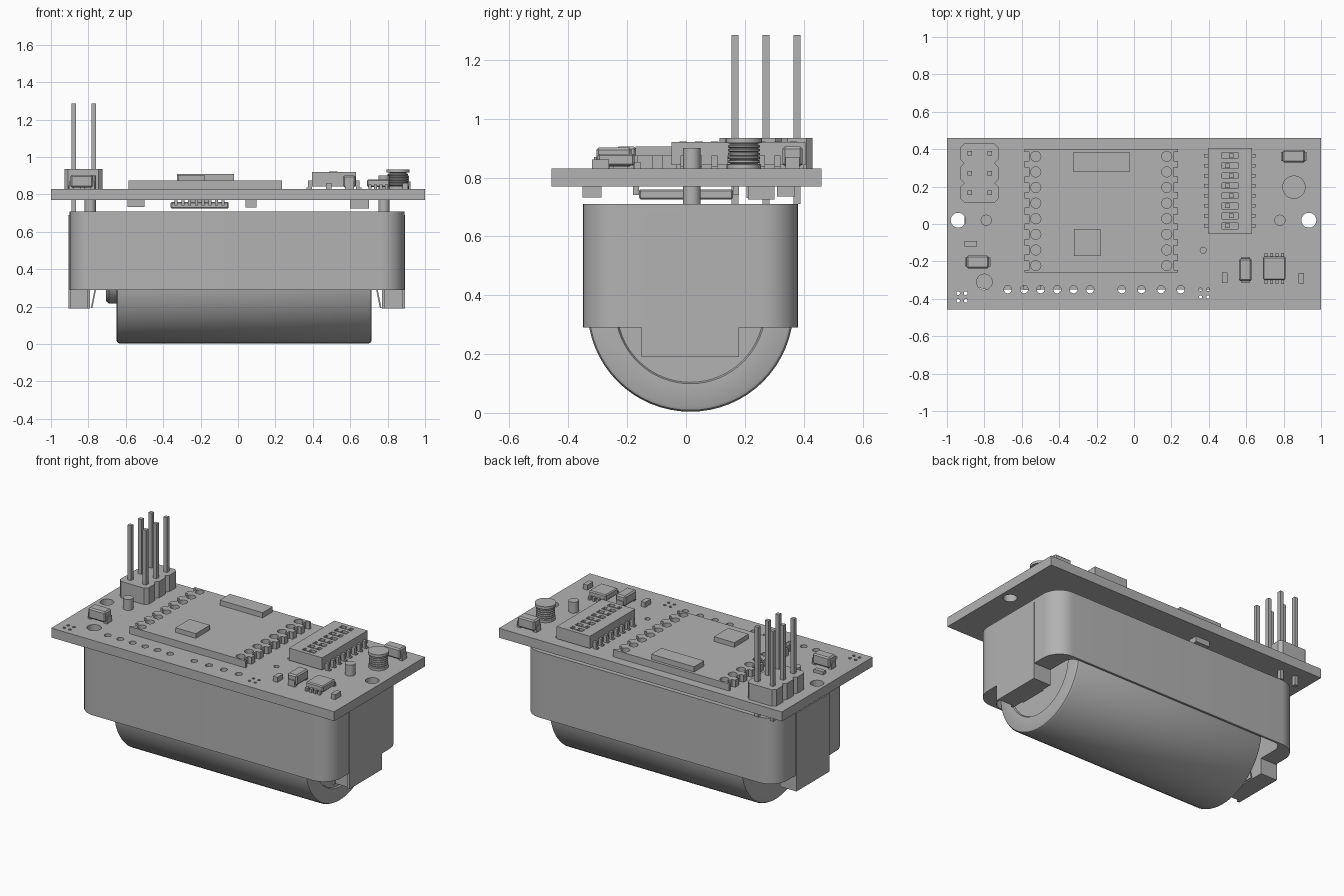
import bpy, bmesh, math
from mathutils import Matrix, Vector

cube = bpy.data.objects.get("Cube")
if cube:
    bpy.data.objects.remove(cube, do_unlink=True)

grey = bpy.data.materials.new("plain grey")
grey.use_nodes = True
shade = (0.45, 0.45, 0.45, 1)
grey.diffuse_color = shade
grey.node_tree.nodes["Principled BSDF"].inputs["Base Color"].default_value = shade

BOTTOM, TOP = 0.77, 0.83          # main board faces
MID = 0.015                       # centre line of the holder in y


def finish(name, bm, smooth=False):
    bmesh.ops.recalc_face_normals(bm, faces=bm.faces[:])
    mesh = bpy.data.meshes.new(name.replace(" ", "_"))
    bm.to_mesh(mesh)
    bm.free()
    obj = bpy.data.objects.new(mesh.name, mesh)
    bpy.context.collection.objects.link(obj)
    mesh.materials.append(grey)
    if smooth:
        smooth_edges(obj)
    return obj


def smooth_edges(obj):
    bpy.ops.object.select_all(action="DESELECT")
    obj.select_set(True)
    bpy.context.view_layer.objects.active = obj
    bpy.ops.object.shade_smooth_by_angle(angle=math.radians(35))


def add_box(bm, x, y, z):
    """Box from three (low, high) ranges."""
    size = Vector((x[1] - x[0], y[1] - y[0], z[1] - z[0]))
    mid = Vector((sum(x), sum(y), sum(z))) / 2
    mat = Matrix.Translation(mid) @ Matrix.Diagonal(size).to_4x4()
    return bmesh.ops.create_cube(bm, size=1, matrix=mat)["verts"]


def add_rod(bm, x, y, z, r, sides=24):
    mat = Matrix.Translation((x, y, sum(z) / 2))
    bmesh.ops.create_cone(bm, cap_ends=True, segments=sides, radius1=r, radius2=r,
                          depth=z[1] - z[0], matrix=mat)


def around(c, half):
    return (c - half, c + half)


def box(name, x, y, z, bevel=0):
    bm = bmesh.new()
    add_box(bm, x, y, z)
    if bevel:
        bmesh.ops.bevel(bm, geom=bm.edges[:], offset=bevel, segments=1, affect="EDGES")
    return finish(name, bm)


def lathe(name, profile, matrix):
    """Revolve (radius, height) points about z, then place."""
    bm = bmesh.new()
    verts = [bm.verts.new((r, 0, h)) for r, h in profile]
    edges = [bm.edges.new(pair) for pair in zip(verts, verts[1:])]
    bmesh.ops.spin(bm, geom=verts + edges, axis=(0, 0, 1), cent=(0, 0, 0),
                   angle=math.tau, steps=64)
    bmesh.ops.remove_doubles(bm, verts=bm.verts[:], dist=0.0001)
    bm.transform(matrix)
    return finish(name, bm, True)


def cut(obj, bm):
    cutter = finish("cutter", bm)
    cutter.hide_render = True
    mod = obj.modifiers.new("cut", "BOOLEAN")
    mod.object, mod.operation, mod.solver = cutter, "DIFFERENCE", "EXACT"
    graph = bpy.context.evaluated_depsgraph_get()
    mesh = bpy.data.meshes.new_from_object(obj.evaluated_get(graph))
    obj.modifiers.clear()
    obj.data = mesh
    bpy.data.objects.remove(cutter, do_unlink=True)


# Main board with mounting holes and vias
board = box("main board", (-1, 1), (-0.457, 0.46), (BOTTOM, TOP))
holes = bmesh.new()
span = (0.7, 0.9)
for x, y, r in ((-0.94, 0.02, 0.04), (0.935, 0.02, 0.04), (-0.8, -0.31, 0.042), (0.37, -0.14, 0.016)):
    add_rod(holes, x, y, span, r)
for start, count, step in ((-0.675, 6, 0.088), (-0.065, 4, 0.105)):
    for i in range(count):
        add_rod(holes, start + i * step, -0.35, span, 0.021, 16)
for x in (-0.94, -0.9):
    for y in (-0.41, -0.37):
        add_rod(holes, x, y, span, 0.01, 10)
        add_rod(holes, x + 1.295, y + 0.02, span, 0.009, 10)
cut(board, holes)

# Battery holder: rounded shell, open below
bm = bmesh.new()
body = add_box(bm, (-0.9, 0.89), around(MID, 0.365), (0.29, 0.71))
uprights = [e for e in bm.edges if abs(e.verts[0].co.z - e.verts[1].co.z) > 0.1]
bmesh.ops.bevel(bm, geom=uprights, offset=0.12, segments=10, affect="EDGES", profile=0.5)
holder = finish("battery holder", bm)
cavity = bmesh.new()
add_box(cavity, (-0.79, 0.77), around(MID, 0.352), (0.2, 0.69))
edges = [e for e in cavity.edges if abs(e.verts[0].co.z - e.verts[1].co.z) > 0.1]
bmesh.ops.bevel(cavity, geom=edges, offset=0.06, segments=6, affect="EDGES", profile=0.5)
cut(holder, cavity)
smooth_edges(holder)

# Terminal housings at both ends, with bent contact strips
for side, inner, outer in (("right", -0.79, -0.907), ("left", 0.77, 0.893)):
    x = sorted((inner, outer))
    housing = box(side + " terminal housing", x, (-0.152, 0.18), (0.19, 0.69))
    pocket = bmesh.new()
    add_box(pocket, (x[0] + 0.015, x[1] - 0.015), (-0.2, -0.135), (0.15, 0.6))
    cut(housing, pocket)
    sign = math.copysign(1, outer)
    bm = bmesh.new()
    add_box(bm, (-0.004, 0.004), around(MID, 0.09), (-0.14, 0.14))
    bm.transform(Matrix.Translation((inner - sign * 0.035, 0, 0.33))
                 @ Matrix.Rotation(-sign * 0.2, 4, "Y"))
    finish(side + " contact strip", bm)

# Battery cell with rounded rims, recessed end ring and positive nub
lathe("battery cell",
      [(0, -0.705), (0.125, -0.705), (0.137, -0.69), (0.137, -0.65), (0.335, -0.65),
       (0.345, -0.645), (0.35, -0.635), (0.35, 0.7), (0.345, 0.71), (0.335, 0.715),
       (0.255, 0.715), (0.25, 0.705), (0, 0.705)],
      Matrix.Translation((0, MID, 0.354)) @ Matrix.Rotation(math.pi / 2, 4, "Y"))

# Locating pegs of the holder
for side, x in (("right", -0.79), ("left", 0.78)):
    bm = bmesh.new()
    add_rod(bm, x, 0.02, (0.7, 0.9), 0.03)
    finish(side + " locating peg", bm, True)

# Pin header: chamfered block per row and square pins
bm, pins = bmesh.new(), bmesh.new()
for y in (0.167, 0.272, 0.377):
    part = add_box(bm, (-0.928, -0.725), around(y, 0.0525), (TOP, 0.935))
    rim = {e for v in part for e in v.link_edges if abs(e.verts[0].co.z - e.verts[1].co.z) > 0.05}
    bmesh.ops.bevel(bm, geom=list(rim), offset=0.02, segments=1, affect="EDGES")
    for x in (-0.877, -0.77):
        add_box(pins, around(x, 0.012), around(y, 0.012), (0.71, 1.285))
finish("header block", bm)
finish("header pins", pins)

# Radio module with toothed side edges and plated holes
module = box("module board", (-0.585, 0.235), (-0.26, 0.4), (TOP, 0.875))
notches = bmesh.new()
for i in range(8):
    y = 0.362 - i * 0.0835
    for x, edge in ((-0.525, -0.585), (0.175, 0.235)):
        add_rod(notches, x, y, (0.84, 0.9), 0.027, 16)
        add_box(notches, around(edge, 0.024), around(y, 0.024), (0.8, 0.9))
cut(module, notches)
box("module shield bar", (-0.325, -0.022), (0.28, 0.382), (0.87, 0.908))
box("module chip", (-0.322, -0.178), (-0.172, -0.028), (0.87, 0.905))

# Switch bank with gull-wing legs, recessed windows and sliders
bank = box("switch bank", (0.395, 0.63), (-0.05, 0.407), (0.842, 0.92))
windows, legs, sliders = bmesh.new(), bmesh.new(), bmesh.new()
for i in range(8):
    y = 0.365 - i * 0.0535
    add_box(windows, (0.47, 0.555), around(y, 0.016), (0.905, 0.95))
    add_box(sliders, around(0.5 if i % 2 else 0.52, 0.013), around(y, 0.013), (0.9, 0.922))
    for x, way in ((0.395, -1), (0.63, 1)):
        add_box(legs, sorted((x, x + way * 0.02)), around(y, 0.01), (TOP, 0.875))
        add_box(legs, sorted((x, x + way * 0.03)), around(y, 0.01), (TOP, 0.837))
cut(bank, windows)
finish("switch legs", legs)
finish("switch sliders", sliders)

# Wound inductor: flanges with ridged coil between
coil = [(0, TOP), (0.058, TOP), (0.058, 0.845), (0.045, 0.846)]
for i in range(5):
    z = 0.848 + i * 0.013
    coil += [(0.047, z), (0.055, z + 0.003), (0.055, z + 0.009), (0.047, z + 0.012)]
coil += [(0.045, 0.916), (0.062, 0.917), (0.062, 0.934), (0, 0.934)]
lathe("inductor", coil, Matrix.Translation((0.855, 0.197, 0)))


# Moulded capacitors: raised bevelled body over end terminals
def capacitor(name, x, y, long_x, top):
    a, b = (0.06, 0.034) if long_x else (0.034, 0.06)
    box(name + " body", around(x, a), around(y, b), (TOP + 0.008, top), 0.008)
    bm = bmesh.new()
    for way in (-1, 1):
        dx, dy = (way * 0.056, 0) if long_x else (0, way * 0.056)
        w, d = (0.012, 0.024) if long_x else (0.024, 0.012)
        add_box(bm, around(x + dx, w), around(y + dy, d), (TOP, TOP + 0.04))
    finish(name + " terminals", bm)


capacitor("rear capacitor", 0.855, 0.362, True, 0.905)
capacitor("right capacitor", -0.835, -0.203, True, 0.905)
capacitor("front capacitor", 0.595, -0.245, False, 0.902)


# Small outline chips with legs along two sides
def leg_chip(name, x, y, z, count, step, base, lift):
    box(name, x, y, z, 0.006)
    bm = bmesh.new()
    for i in range(count):
        cx = sum(x) / 2 + (i - (count - 1) / 2) * step
        for edge, way in ((y[0], -1), (y[1], 1)):
            add_box(bm, around(cx, 0.008), sorted((edge, edge + way * 0.02)), sorted((base, base + lift)))
    finish(name + " legs", bm)


leg_chip("regulator chip", (0.69, 0.81), (-0.3, -0.175), (0.84, 0.88), 4, 0.03, TOP, 0.022)
leg_chip("underside chip", (-0.36, -0.05), (-0.16, 0.16), (0.725, 0.76), 8, 0.036, BOTTOM, -0.03)

# Plain chip components above and below the board
for name, x, y, a, b, z in (
        ("right resistor", -0.872, -0.105, 0.033, 0.014, (TOP, 0.85)),
        ("front resistor", 0.485, -0.287, 0.015, 0.029, (TOP, 0.862)),
        ("left resistor", 0.895, -0.29, 0.015, 0.029, (TOP, 0.862)),
        ("underside diode", -0.545, -0.32, 0.045, 0.032, (0.732, BOTTOM)),
        ("underside resistor", 0.07, 0.25, 0.03, 0.045, (0.73, BOTTOM)),
        ("underside transistor", 0.65, 0.255, 0.05, 0.045, (0.725, BOTTOM)),
        ("underside capacitor", -0.2, 0.34, 0.05, 0.03, (0.735, BOTTOM))):
    box(name, around(x, a), around(y, b), z)
